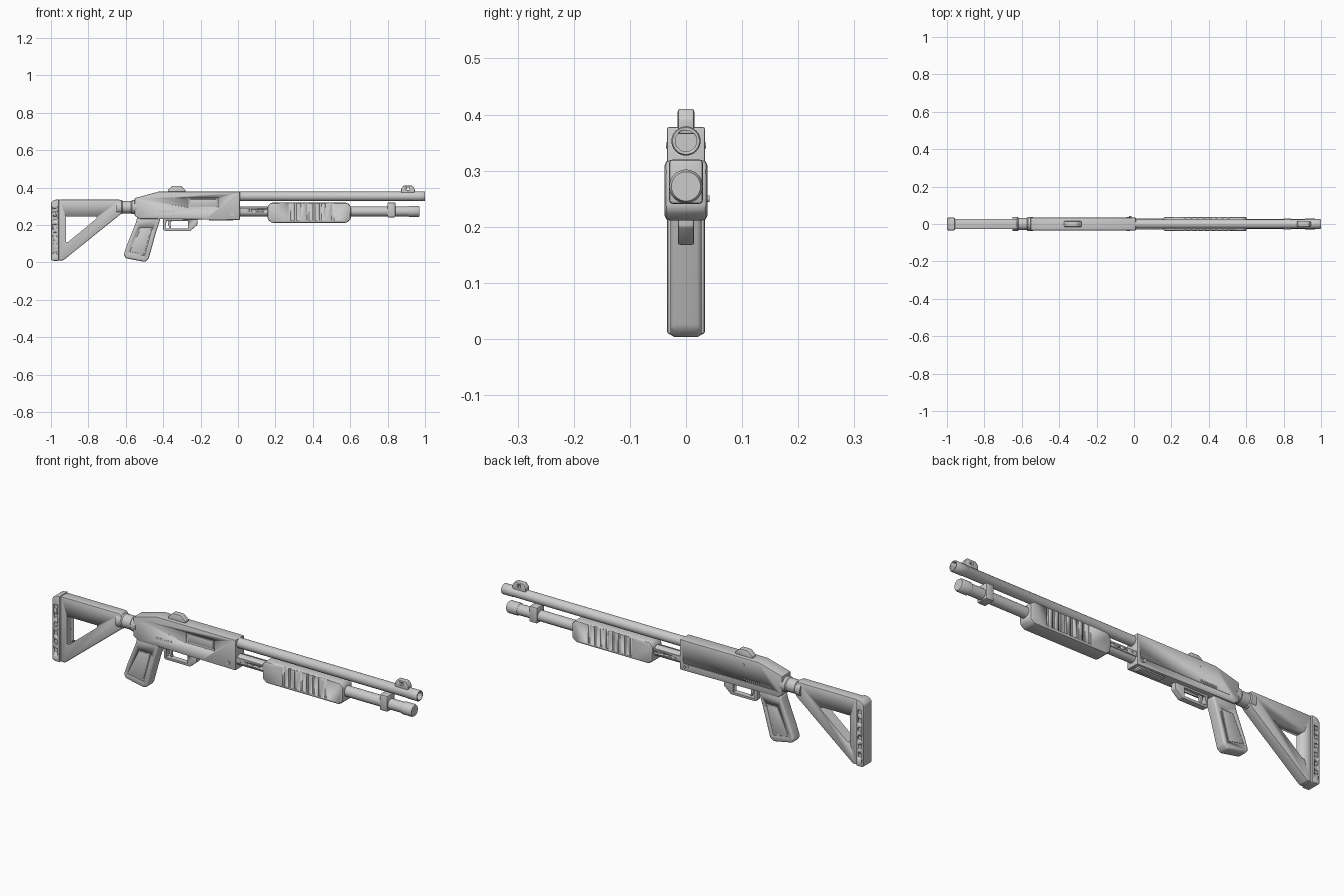
import bpy, bmesh, math
from mathutils import Matrix


def finish(bm, name, bevel=0.0, smooth=True, segs=2):
    bmesh.ops.recalc_face_normals(bm, faces=bm.faces)
    me = bpy.data.meshes.new(name)
    bm.to_mesh(me)
    bm.free()
    ob = bpy.data.objects.new(name, me)
    bpy.context.collection.objects.link(ob)
    bpy.ops.object.select_all(action='DESELECT')
    bpy.context.view_layer.objects.active = ob
    ob.select_set(True)
    if bevel:
        m = ob.modifiers.new("Bevel", 'BEVEL')
        m.width, m.segments, m.angle_limit = bevel, segs, math.radians(25)
        bpy.ops.object.modifier_apply(modifier=m.name)
    if smooth:
        bpy.ops.object.shade_smooth_by_angle(angle=math.radians(30))
    return ob


def prism(name, pts, y0, y1, bevel=0.0, segs=2):
    """Side profile (x, z) extruded from y0 to y1."""
    bm = bmesh.new()
    f = bm.faces.new([bm.verts.new((x, y0, z)) for x, z in pts])
    r = bmesh.ops.extrude_face_region(bm, geom=[f])
    for v in r["geom"]:
        if isinstance(v, bmesh.types.BMVert):
            v.co.y = y1
    return finish(bm, name, bevel, True, segs)


def box(name, x0, x1, y0, y1, z0, z1, bevel=0.0):
    return prism(name, [(x0, z0), (x1, z0), (x1, z1), (x0, z1)], y0, y1, bevel)


def lathe(name, z, rings, n=32):
    """(x, radius) rings turned about an axis along x, capped at both ends."""
    bm = bmesh.new()
    loops = [[bm.verts.new((x, r * math.cos(2 * math.pi * i / n), z + r * math.sin(2 * math.pi * i / n)))
              for i in range(n)] for x, r in rings]
    for a, b in zip(loops, loops[1:]):
        for i in range(n):
            bm.faces.new((a[i], a[(i + 1) % n], b[(i + 1) % n], b[i]))
    bm.faces.new(loops[0])
    bm.faces.new(loops[-1])
    return finish(bm, name)


def pin(name, x, y, z, r, h):
    bm = bmesh.new()
    bmesh.ops.create_cone(bm, cap_ends=True, segments=16, radius1=r, radius2=r, depth=h,
                          matrix=Matrix.Translation((x, y, z)) @ Matrix.Rotation(math.pi / 2, 4, 'X'))
    return finish(bm, name)


def cut(ob, *cutters):
    for c in cutters:
        m = ob.modifiers.new("Cut", 'BOOLEAN')
        m.operation, m.solver, m.object = 'DIFFERENCE', 'EXACT', c
        bpy.context.view_layer.objects.active = ob
        bpy.ops.object.modifier_apply(modifier=m.name)
        bpy.data.objects.remove(c)


# Skeleton stock with triangular opening
stock = prism("stock", [(-0.958, 0.335), (-0.63, 0.335), (-0.62, 0.325), (-0.62, 0.265), (-0.634, 0.252),
                        (-0.935, 0.01), (-0.958, 0.01)], -0.027, 0.027, 0.005)
cut(stock, prism("cutter", [(-0.92, 0.245), (-0.757, 0.245), (-0.755, 0.235), (-0.91, 0.108), (-0.92, 0.108)],
                 -0.1, 0.1))

# Butt pad with side notches
pad = prism("butt_pad", [(-0.957, 0.338), (-0.985, 0.333), (-1.0, 0.318), (-1.0, 0.015), (-0.99, 0.008),
                         (-0.957, 0.008)], -0.034, 0.034, 0.007)
for i in range(6):
    z = 0.055 + i * 0.043
    cut(pad, *[box("cutter", -0.989, -0.968, s * 0.028, s * 0.05, z, z + 0.02, 0.003) for s in (-1, 1)])

# Stock tube and collar
lathe("stock_tube", 0.295, [(-0.65, 0.037), (-0.622, 0.037), (-0.617, 0.033), (-0.572, 0.033),
                            (-0.567, 0.037), (-0.54, 0.037)])

# Receiver with ejection port, vents and seams
receiver = prism("receiver", [(-0.553, 0.343), (-0.425, 0.378), (0.01, 0.378), (0.01, 0.227), (-0.17, 0.229),
                              (-0.527, 0.233), (-0.553, 0.25)], -0.034, 0.034, 0.004)
cut(receiver,
    box("cutter", -0.265, -0.105, -0.05, -0.027, 0.29, 0.346, 0.004),
    box("cutter", -0.16, -0.02, -0.021, 0.021, 0.2, 0.237),
    box("cutter", -0.5, -0.01, 0.032, 0.05, 0.262, 0.265))
box("ejection_bolt", -0.255, -0.115, -0.031, -0.02, 0.298, 0.338, 0.003)
box("loading_gate", -0.155, -0.025, -0.018, 0.018, 0.224, 0.245, 0.003)
for s in (-1, 1):
    for i in range(7):
        x = -0.428 + i * 0.011
        box("receiver_ridge", x, x + 0.007, s * 0.032, s * 0.0355, 0.267, 0.278)
    pin("receiver_pin", -0.03, s * 0.034, 0.256, 0.009, 0.008)
    pin("receiver_screw", -0.34, s * 0.034, 0.345, 0.005, 0.003)
    pin("trigger_pin", -0.345, s * 0.034, 0.275, 0.005, 0.003)
pin("release_button", -0.02, 0.037, 0.25, 0.006, 0.01)

# Pistol grip with recessed side panels
grip = prism("grip", [(-0.54, 0.24), (-0.415, 0.24), (-0.42, 0.215), (-0.437, 0.165), (-0.478, 0.018),
                      (-0.497, 0.002), (-0.6, 0.022), (-0.612, 0.04), (-0.595, 0.09), (-0.545, 0.215)],
             -0.028, 0.028, 0.009, 3)
panel = [(-0.525, 0.185), (-0.458, 0.185), (-0.498, 0.035), (-0.588, 0.052)]
inner = [(-0.521, 0.179), (-0.465, 0.179), (-0.502, 0.042), (-0.58, 0.057)]
for s in (-1, 1):
    cut(grip, prism("cutter", panel, s * 0.0255, s * 0.05))
    prism("grip_panel", inner, s * 0.02, s * 0.0275, 0.0015)

# Trigger guard and trigger
guard = prism("trigger_guard", [(-0.4, 0.24), (-0.4, 0.176), (-0.39, 0.168), (-0.255, 0.168), (-0.218, 0.2),
                                (-0.215, 0.24)], -0.014, 0.014, 0.003)
cut(guard, prism("cutter", [(-0.382, 0.222), (-0.388, 0.181), (-0.268, 0.181), (-0.268, 0.222)], -0.1, 0.1))
prism("trigger", [(-0.375, 0.228), (-0.35, 0.228), (-0.362, 0.208), (-0.358, 0.186), (-0.366, 0.184),
                  (-0.375, 0.205)], -0.006, 0.006, 0.002)

# Barrel with bored muzzle
barrel = lathe("barrel", 0.353, [(0.0, 0.0245), (0.94, 0.0245), (0.943, 0.026), (0.996, 0.026), (1.0, 0.024)])
cut(barrel, lathe("cutter", 0.353, [(0.85, 0.019), (1.1, 0.019)]))

# Magazine tube and end cap
lathe("magazine_tube", 0.272, [(0.0, 0.026), (0.92, 0.026)])
lathe("magazine_cap", 0.272, [(0.912, 0.027), (0.917, 0.03), (0.964, 0.03), (0.971, 0.026)])
box("barrel_clamp", 0.798, 0.842, -0.03, 0.03, 0.241, 0.32, 0.006)

# Pump forend with grip grooves, and its action bars
forend = prism("pump_forend", [(0.158, 0.23), (0.18, 0.211), (0.58, 0.211), (0.603, 0.23), (0.603, 0.3),
                               (0.585, 0.319), (0.175, 0.319), (0.158, 0.3)], -0.038, 0.038, 0.009)
for i in range(8):
    x = 0.27 + i * 0.033
    cut(forend, *[box("cutter", x, x + 0.011, s * 0.033, s * 0.06, 0.225, 0.33) for s in (-1, 1)])
for s in (-1, 1):
    bar = box("action_bar", -0.02, 0.2, s * 0.023, s * 0.029, 0.264, 0.29, 0.001)
    for i in range(4):
        cut(bar, pin("cutter", 0.035 + i * 0.033, s * 0.029, 0.277, 0.005, 0.006))

# Sights: front and rear
front = prism("front_sight", [(0.872, 0.365), (0.872, 0.392), (0.885, 0.41), (0.932, 0.41), (0.945, 0.392),
                              (0.945, 0.365)], -0.014, 0.014, 0.003)
cut(front, box("cutter", 0.9, 0.917, -0.05, 0.05, 0.386, 0.401))
prism("rear_sight", [(-0.375, 0.37), (-0.375, 0.387), (-0.35, 0.409), (-0.305, 0.409), (-0.281, 0.387),
                     (-0.281, 0.37)], -0.015, 0.015, 0.004)
